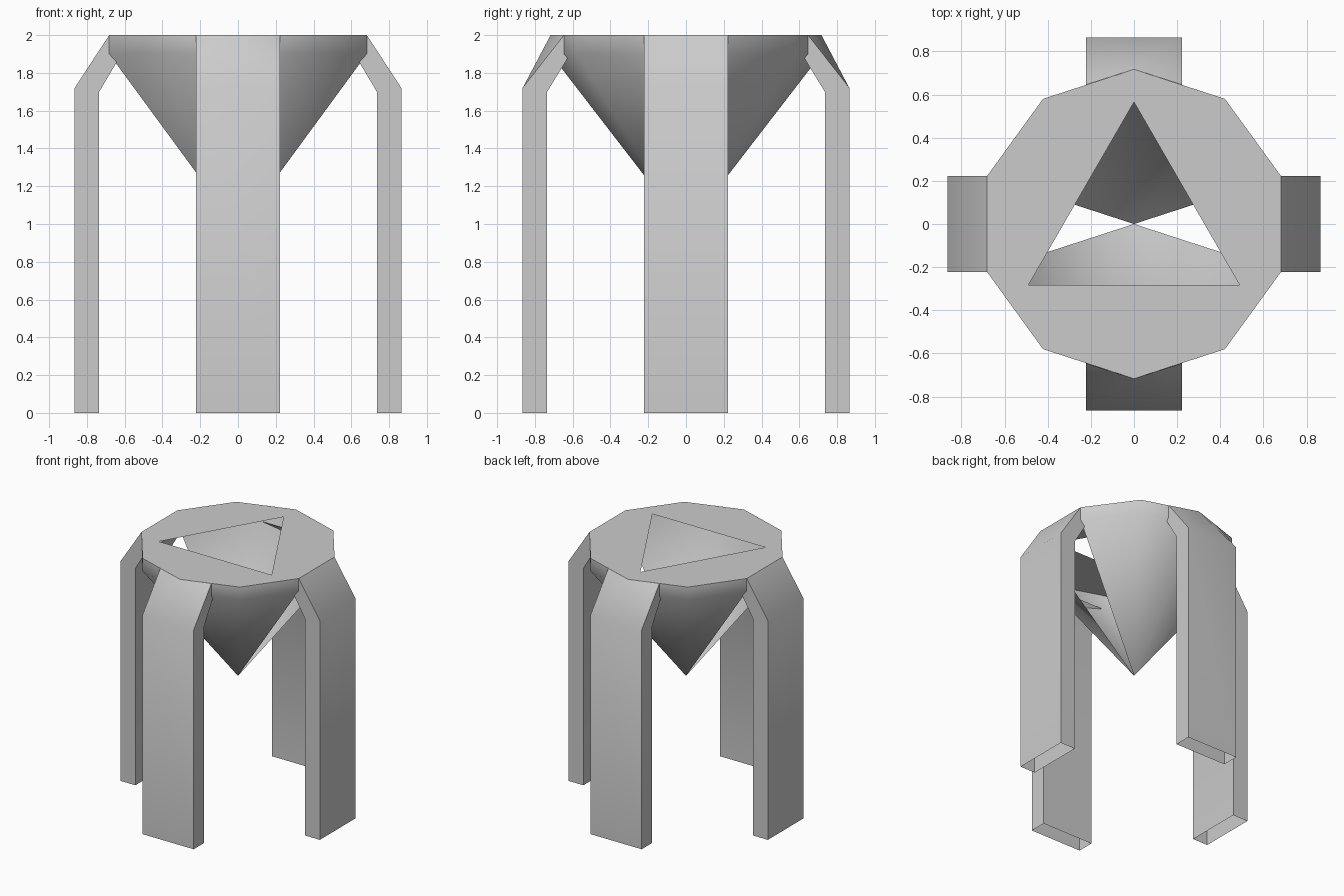
import bpy, bmesh
from math import sin, cos, pi, radians
from mathutils import Matrix

if "Cube" in bpy.data.objects:
    bpy.data.objects.remove(bpy.data.objects["Cube"])

R, TOP, RIM, APEX = 0.717, 2.0, 1.9, 0.97   # seat radius and heights
W = R * sin(pi / 10)                        # half leg width = half a seat side


def finish(name, bm, angle=40):
    bmesh.ops.recalc_face_normals(bm, faces=bm.faces[:])
    mesh = bpy.data.meshes.new(name)
    bm.to_mesh(mesh)
    bm.free()
    ob = bpy.data.objects.new(name, mesh)
    bpy.context.collection.objects.link(ob)
    bpy.ops.object.select_all(action='DESELECT')
    ob.select_set(True)
    bpy.context.view_layer.objects.active = ob
    bpy.ops.object.shade_smooth_by_angle(angle=radians(angle))
    return ob


def ring(bm, n, r, z):
    return [bm.verts.new((r * cos(pi / 2 + 2 * pi * i / n),
                          r * sin(pi / 2 + 2 * pi * i / n), z)) for i in range(n)]


# Seat: decagon plate with a triangular hole, short rim, open-sided cone below
bm = bmesh.new()
outer = ring(bm, 10, R, TOP)
hole = ring(bm, 3, 0.565, TOP)
edges = [bm.edges.new((loop[i - 1], loop[i])) for loop in (outer, hole)
         for i in range(len(loop))]
bmesh.ops.triangle_fill(bm, edges=edges, use_beauty=True, normal=(0, 0, 1))
low = ring(bm, 10, R, RIM)
tip = bm.verts.new((0, 0, APEX))
for i in range(10):
    j = (i + 1) % 10
    if i in (2, 7):          # sides taken by the left and right legs stay open
        continue
    bm.faces.new((outer[i], low[i], low[j], outer[j]))
    bm.faces.new((low[i], tip, low[j]))
finish("seat", bm)


# Legs: bent hollow boxes, open at the foot, running along +x before rotation
def leg(name, turn, top_x, inner, peak=None):
    prof = [(top_x, TOP), (0.865, 1.72), (0.865, 0), (0.735, 0),
            (0.735, 1.7), inner, (top_x, RIM)]
    bm = bmesh.new()
    a, b = ([bm.verts.new((x, s * W, z)) for x, z in prof] for s in (-1, 1))
    for side in (a, b):
        bm.faces.new((side[1], side[2], side[3], side[4]))
        bm.faces.new((side[0], side[1], side[4], side[5], side[6]))
    for i in (1, 3, 4):
        bm.faces.new((a[i], a[i + 1], b[i + 1], b[i]))
    if peak:                 # top edge follows a seat corner
        p = bm.verts.new((peak, 0, TOP))
        bm.faces.new((a[0], a[1], p))
        bm.faces.new((p, a[1], b[1]))
        bm.faces.new((p, b[1], b[0]))
    else:
        bm.faces.new((a[0], a[1], b[1], b[0]))
    bm.transform(Matrix.Rotation(radians(turn), 4, 'Z'))
    finish(name, bm)


for name, turn in (("right_leg", 0), ("left_leg", 180)):
    leg(name, turn, R * cos(pi / 10), (0.64, 1.86))
for name, turn in (("back_leg", 90), ("front_leg", -90)):
    leg(name, turn, 0.646, (0.625, 1.88), R)
